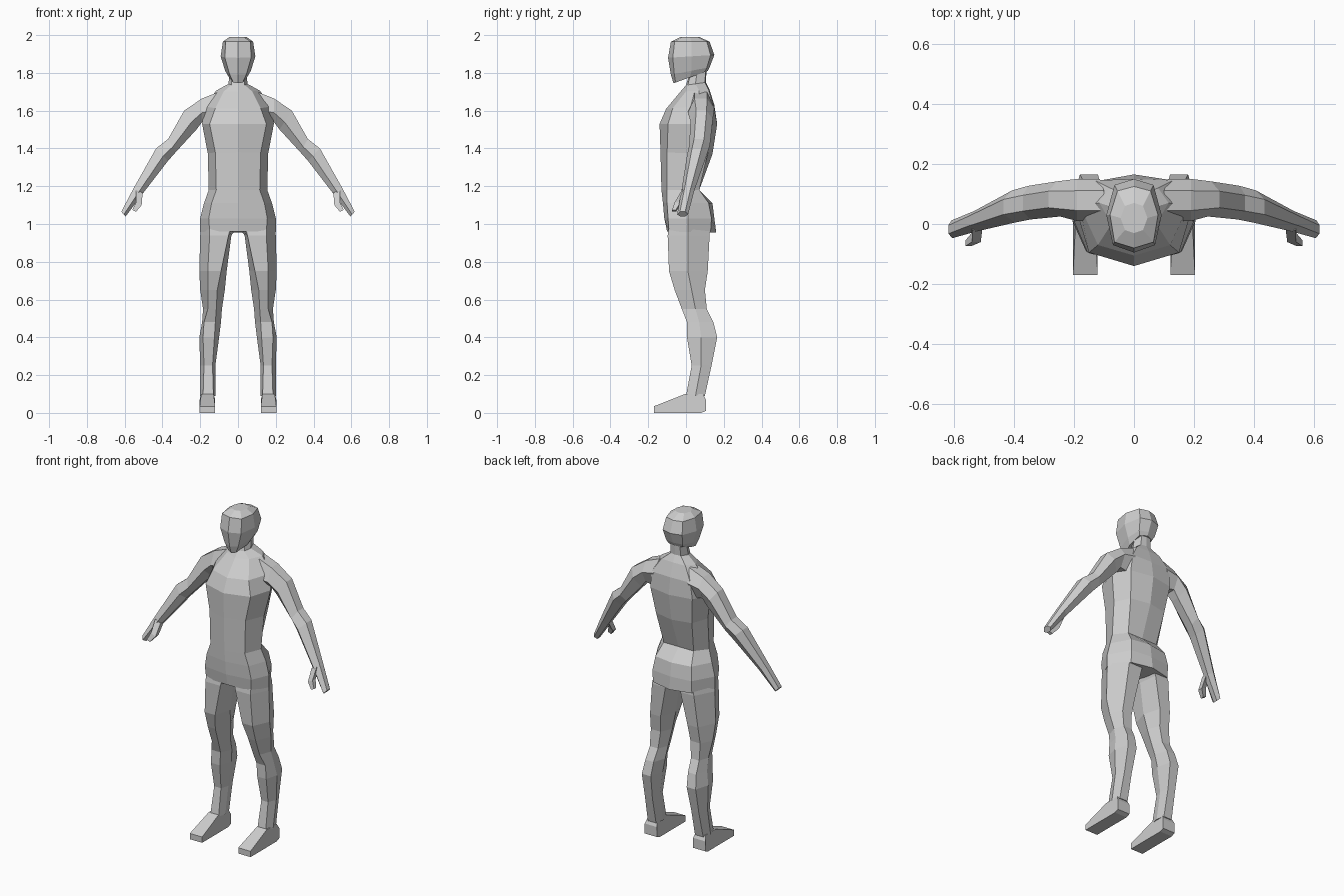
import bpy, bmesh

skin = bpy.data.materials.new("light_grey")
skin.diffuse_color = (0.62, 0.62, 0.62, 1)


def loft(name, rings, mirror=False):
    """Skin a list of equal-length closed rings, cap both ends."""
    bm = bmesh.new()
    loops = [[bm.verts.new(p) for p in ring] for ring in rings]
    n = len(loops[0])
    for a, b in zip(loops, loops[1:]):
        for i in range(n):
            j = (i + 1) % n
            bm.faces.new((a[i], a[j], b[j], b[i]))
    bm.faces.new(loops[0])
    bm.faces.new(loops[-1])
    bmesh.ops.recalc_face_normals(bm, faces=bm.faces)
    mesh = bpy.data.meshes.new(name)
    bm.to_mesh(mesh)
    bm.free()
    mesh.materials.append(skin)
    obj = bpy.data.objects.new(name, mesh)
    bpy.context.collection.objects.link(obj)
    if mirror:
        obj.modifiers.new("mirror", 'MIRROR').use_mirror_merge = False
    return obj


def body_ring(zf, zb, cf, xf, yf, xs, ys, xb, yb, cb):
    """Symmetric eight-sided ring, sloping from zf in front to zb behind."""
    half = [(0, cf), (xf, yf), (xs, ys), (xb, yb), (0, cb)]
    pts = half + [(-x, y) for x, y in half[3:0:-1]]
    return [(x, y, zf + (zb - zf) * (y - cf) / (cb - cf)) for x, y in pts]


def leg_ring(z, f1, f2, yf, out, inn, ym, b1, b2, yb):
    """Six-sided leg section."""
    return [(f1, yf, z), (f2, yf, z), (out, ym, z),
            (b2, yb, z), (b1, yb, z), (inn, ym, z)]


def arm_ring(tx, tz, bx, bz, y0, y1):
    """Six-sided arm section between a top and a bottom edge."""
    def at(t, y):
        return (bx + (tx - bx) * t, y0 + (y1 - y0) * y, bz + (tz - bz) * t)
    return [at(1, .25), at(1, .72), at(.55, 1), at(0, .75), at(0, .3), at(.4, 0)]


# Neck, chest and pelvis
loft("torso", [body_ring(*r) for r in [
    (1.80, 1.83, .02, .03, .025, .045, .06, .03, .105, .11),
    (1.735, 1.75, 0, .035, .01, .05, .05, .035, .1, .105),
    (1.70, 1.71, -.03, .075, 0, .115, .07, .08, .12, .125),
    (1.61, 1.63, -.105, .12, -.07, .18, .06, .13, .145, .15),
    (1.53, 1.53, -.14, .15, -.095, .19, .04, .14, .14, .165),
    (1.38, 1.37, -.135, .12, -.1, .16, .02, .12, .115, .14),
    (1.18, 1.18, -.13, .115, -.1, .155, 0, .1, .07, .07),
    (1.11, 1.11, -.122, .14, -.1, .18, .01, .12, .12, .14),
    (1.03, 1.03, -.115, .155, -.095, .2, .01, .13, .135, .15),
    (.96, .955, -.1, .15, -.09, .2, .01, .13, .13, .16)]])

# Head, chin lower than the nape
loft("head", [body_ring(*r) for r in [
    (1.99, 1.99, -.03, .03, -.02, .045, .02, .03, .06, .07),
    (1.965, 1.965, -.08, .065, -.06, .08, .03, .055, .11, .125),
    (1.88, 1.895, -.095, .07, -.07, .092, .03, .065, .13, .15),
    (1.79, 1.83, -.08, .045, -.062, .068, .03, .055, .11, .125),
    (1.745, 1.81, -.066, .025, -.055, .048, .02, .045, .1, .115)]])

# Arms down to the mitten-like hands
loft("arms", [arm_ring(*r) for r in [
    (.10, 1.70, .13, 1.53, .01, .15),
    (.19, 1.665, .19, 1.54, .01, .15),
    (.285, 1.60, .22, 1.50, .025, .142),
    (.37, 1.45, .33, 1.38, .015, .127),
    (.434, 1.40, .37, 1.335, .005, .112),
    (.555, 1.185, .505, 1.16, -.025, .043),
    (.618, 1.065, .595, 1.04, -.047, .012)]], mirror=True)

# Thumbs
loft("thumbs", [
    [(x, y, z), (x + w, y, z + w / 2), (x + w, y + d, z + w / 2), (x, y + d, z)]
    for x, y, z, w, d in [(.505, -.02, 1.165, .035, .035),
                          (.51, -.06, 1.10, .03, .03),
                          (.54, -.073, 1.065, .02, .02)]], mirror=True)

# Legs from hip to ankle
loft("legs", [leg_ring(*r) for r in [
    (.98, .04, .15, -.09, .198, .005, .01, .04, .13, .12),
    (.94, .05, .15, -.097, .2, .035, .01, .05, .14, .125),
    (.75, .09, .16, -.09, .205, .06, .01, .09, .16, .115),
    (.65, .11, .16, -.06, .2, .07, .03, .1, .165, .1),
    (.55, .115, .16, -.022, .185, .085, .05, .11, .165, .11),
    (.48, .12, .18, .005, .19, .09, .07, .115, .17, .145),
    (.40, .125, .185, .005, .205, .1, .08, .12, .18, .165),
    (.25, .135, .18, .03, .2, .12, .08, .13, .18, .135),
    (.09, .13, .185, 0, .2, .12, .05, .13, .185, .1)]], mirror=True)

# Wedge feet, side profile extruded across the width
sole = [(-.17, 0), (-.17, .035), (-.005, .1), (.09, .1), (.105, .07), (.105, .01), (.08, 0)]
loft("feet", [[(.162 + s * (.033 if z > .09 else .041), y, z) for y, z in sole]
              for s in (-1, 1)], mirror=True)
